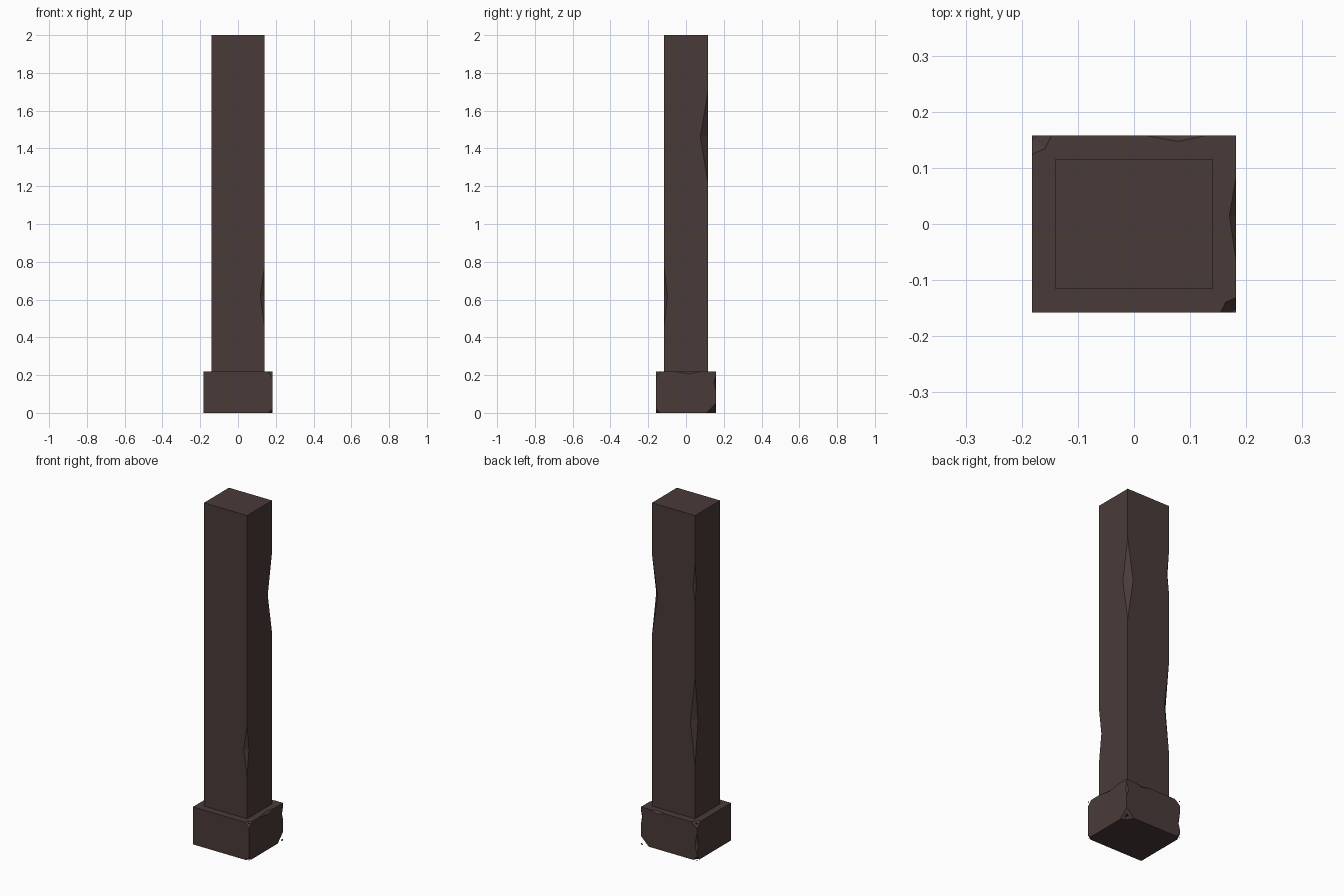
import bpy, bmesh
from mathutils import Vector

if "Cube" in bpy.data.objects:
    bpy.data.objects.remove(bpy.data.objects["Cube"])

wood = bpy.data.materials.new("dark brown wood")
wood.diffuse_color = (0.067, 0.044, 0.041, 1)
wood.use_nodes = True
wood.node_tree.nodes["Principled BSDF"].inputs["Base Color"].default_value = wood.diffuse_color


def add_object(name, bm):
    bmesh.ops.recalc_face_normals(bm, faces=bm.faces)
    me = bpy.data.meshes.new(name)
    bm.to_mesh(me)
    bm.free()
    me.materials.append(wood)
    ob = bpy.data.objects.new(name, me)
    bpy.context.collection.objects.link(ob)
    return ob


def box(name, hx, hy, z0, z1):
    bm = bmesh.new()
    bmesh.ops.create_cube(bm, size=1)
    for v in bm.verts:
        v.co = Vector((v.co.x * 2 * hx, v.co.y * 2 * hy, z0 + (v.co.z + 0.5) * (z1 - z0)))
    return add_object(name, bm)


def chip(ob, p, q, a, b):
    """Cut a V notch whose ridge runs a-b and whose ends are p and q."""
    p, q, a, b = map(Vector, (p, q, a, b))
    m, d = (a + b) / 2, (b - a) * 2
    tri = [m, m + (p - m) * 3, m + (q - m) * 3]
    bm = bmesh.new()
    lo = [bm.verts.new(v - d) for v in tri]
    hi = [bm.verts.new(v + d) for v in tri]
    bm.faces.new(lo)
    bm.faces.new(hi)
    for i in range(3):
        j = (i + 1) % 3
        bm.faces.new((lo[i], lo[j], hi[j], hi[i]))
    cutter = add_object("chip_cutter", bm)
    mod = ob.modifiers.new("chip", 'BOOLEAN')
    mod.operation, mod.solver, mod.object = 'DIFFERENCE', 'EXACT', cutter
    dg = bpy.context.evaluated_depsgraph_get()
    me = bpy.data.meshes.new_from_object(ob.evaluated_get(dg))
    ob.modifiers.clear()
    ob.data = me
    bpy.data.objects.remove(cutter)


def upright_chip(ob, x, y, z0, zm, z1, dx, dy):
    ix, iy = (-1 if x > 0 else 1), (-1 if y > 0 else 1)
    chip(ob, (x, y, z0), (x, y, z1), (x + ix * dx, y, zm), (x, y + iy * dy, zm))


def corner_chip(ob, x, y, z, dx, dy, dz):
    ix, iy = (-1 if x > 0 else 1), (-1 if y > 0 else 1)
    iz = -1 if z > 0.1 else 1
    chip(ob, (x + ix * dx, y, z), (x, y + iy * dy, z),
         (x + ix * dx * 0.68, y + iy * dy * 0.68, z), (x, y, z + iz * dz))


# Tall shaft with worn upright edges
SX, SY = 0.14, 0.116
shaft = box("shaft", SX, SY, 0.21, 2.0)
upright_chip(shaft, SX, -SY, 0.46, 0.62, 0.77, 0.022, 0.018)
upright_chip(shaft, SX, SY, 1.22, 1.46, 1.70, 0.037, 0.04)
upright_chip(shaft, -SX, SY, 0.52, 0.79, 1.05, 0.03, 0.028)
upright_chip(shaft, -SX, SY, 1.48, 1.59, 1.72, 0.013, 0.012)

# Base block with nicked corners and edges
BX, BY, BZ = 0.182, 0.158, 0.22
base = box("base", BX, BY, 0, BZ)
corner_chip(base, -BX, BY, BZ, 0.035, 0.034, 0.03)
corner_chip(base, BX, -BY, BZ, 0.028, 0.027, 0.03)
corner_chip(base, BX, -BY, 0, 0.02, 0.02, 0.02)
corner_chip(base, BX, BY, 0, 0.05, 0.05, 0.05)
corner_chip(base, -BX, BY, 0, 0.025, 0.025, 0.025)
upright_chip(base, BX, BY, 0.12, 0.16, 0.20, 0.012, 0.01)
upright_chip(base, -BX, BY, 0.04, 0.09, 0.16, 0.014, 0.014)
chip(base, (BX, -0.065, BZ), (BX, 0.085, BZ), (BX - 0.012, 0.015, BZ), (BX, 0.015, BZ - 0.013))
chip(base, (0.02, BY, BZ), (0.13, BY, BZ), (0.078, BY - 0.011, BZ), (0.078, BY, BZ - 0.013))
